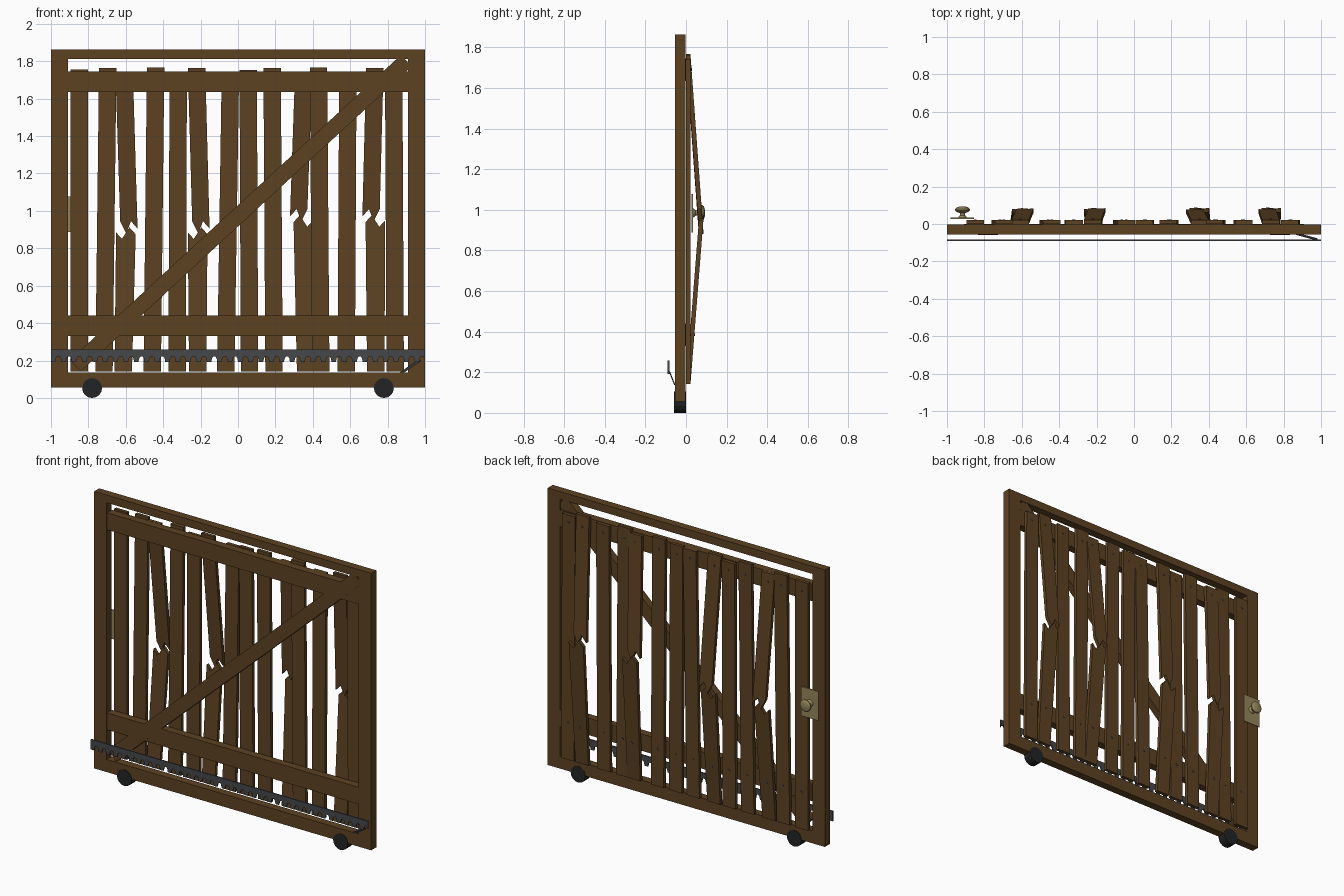
import bpy, bmesh, math
from mathutils import Matrix, Vector

if "Cube" in bpy.data.objects:
    bpy.data.objects.remove(bpy.data.objects["Cube"])


def mat(name, col):
    m = bpy.data.materials.new(name)
    m.diffuse_color = (*col, 1)
    m.use_nodes = True
    m.node_tree.nodes["Principled BSDF"].inputs["Base Color"].default_value = m.diffuse_color
    return m


WOOD = mat("brown wood", (0.108, 0.055, 0.016))
STEEL = mat("grey steel", (0.058, 0.063, 0.068))
RUBBER = mat("black rubber", (0.016, 0.017, 0.018))
BRASS = mat("dull brass", (0.30, 0.235, 0.105))


def finish(name, bm, m):
    bmesh.ops.recalc_face_normals(bm, faces=bm.faces)
    me = bpy.data.meshes.new(name)
    bm.to_mesh(me)
    bm.free()
    me.materials.append(m)
    ob = bpy.data.objects.new(name, me)
    bpy.context.collection.objects.link(ob)
    return ob


def slab(name, pts, y0, y1, m, lean=None):
    """Extrude an (x, z) outline from y0 to y1; lean(z) offsets y."""
    bm = bmesh.new()
    rows = [[bm.verts.new((x, y + (lean(z) if lean else 0), z)) for x, z in pts]
            for y in (y0, y1)]
    bm.faces.new(rows[0])
    bm.faces.new(rows[1][::-1])
    n = len(pts)
    for i in range(n):
        j = (i + 1) % n
        bm.faces.new((rows[0][i], rows[1][i], rows[1][j], rows[0][j]))
    return finish(name, bm, m)


def rect(x0, x1, z0, z1):
    return [(x0, z0), (x1, z0), (x1, z1), (x0, z1)]


def lathe(name, prof, x, z, m, seg):
    """Spin a (radius, y) profile about the y axis."""
    bm = bmesh.new()
    rings = [[bm.verts.new((x + r * math.cos(2 * math.pi * i / seg), y,
                            z + r * math.sin(2 * math.pi * i / seg)))
              for i in range(seg)] for r, y in prof]
    for a, b in zip(rings, rings[1:]):
        for i in range(seg):
            j = (i + 1) % seg
            bm.faces.new((a[i], a[j], b[j], b[i]))
    bm.faces.new(rings[0])
    bm.faces.new(rings[-1])
    return finish(name, bm, m)


# Outer frame
F, B = -0.055, -0.003
slab("left_stile", rect(-1, -0.91, 0.055, 1.862), F, B, WOOD)
slab("right_stile", rect(0.91, 1, 0.055, 1.862), F, B, WOOD)
slab("top_bar", rect(-0.91, 0.91, 1.812, 1.862), F, B, WOOD)
slab("bottom_bar", rect(-0.91, 0.91, 0.055, 0.137), F, B, WOOD)

# Cross rails and diagonal brace
slab("upper_rail", rect(-0.91, 0.91, 1.635, 1.745), -0.052, -0.001, WOOD)
slab("lower_rail", rect(-0.91, 0.91, 0.33, 0.44), -0.052, -0.001, WOOD)
p, q = Vector((-0.87, 0.172)), Vector((0.90, 1.803))
side = Vector((q.y - p.y, p.x - q.x)).normalized() * 0.042
slab("diagonal_brace", [tuple(v) for v in (p + side, q + side, q - side, p - side)],
     -0.054, -0.006, WOOD)

# Whole planks: (left x at top, left x at bottom, top height)
Y0, Y1, W, ZB = 0.0, 0.022, 0.093, 0.142
nails = []
planks = [(-0.895, -0.895, 1.755), (-0.743, -0.763, 1.763), (-0.487, -0.505, 1.768),
          (-0.366, -0.372, 1.74), (-0.087, -0.112, 1.746), (0.008, 0.015, 1.753),
          (0.136, 0.146, 1.763), (0.384, 0.396, 1.768), (0.541, 0.532, 1.742),
          (0.786, 0.794, 1.74)]
for i, (xt, xb, zt) in enumerate(planks):
    slab(f"plank_{i + 1}", [(xb, ZB), (xb + W, ZB), (xt + W, zt), (xt, zt)], Y0, Y1, WOOD)
    nails += [(xt + W / 2, 1.69, Y1), (xb + W / 2, 0.385, Y1)]

# Snapped planks bulging backwards:
# (top x, upper break x, lower break x, bottom x, break height, top height, direction)
broken = [(-0.655, -0.63, -0.652, -0.66, 0.90, 1.745, 1), (-0.268, -0.245, -0.268, -0.262, 0.90, 1.765, 1),
          (0.305, 0.278, 0.297, 0.315, 0.965, 1.742, -1), (0.685, 0.665, 0.682, 0.69, 0.965, 1.763, -1)]
SL = 0.073
for i, (xt, xu, xl, xb, zc, zt, d) in enumerate(broken):
    # Jagged edges as (fraction across, height)
    up = [(0, 0.045), (0.35, -0.02), (0.62, 0.045), (1, 0.005)]
    lo = [(0, -0.015), (0.3, -0.05), (0.68, 0.012), (1, -0.025)]
    if d < 0:
        up = [(1 - f, h) for f, h in reversed(up)]
        lo = [(1 - f, h) for f, h in reversed(lo)]
    slab(f"broken_plank_upper_{i + 1}",
         [(xu + f * W, zc + h) for f, h in up] + [(xt + W, zt), (xt, zt)],
         Y0, Y1, WOOD, lambda z: SL * (zt - z))
    slab(f"broken_plank_lower_{i + 1}",
         [(xb, ZB), (xb + W, ZB)] + [(xl + f * (W + 0.012), zc + h) for f, h in reversed(lo)],
         Y0, Y1, WOOD, lambda z: SL * 1.08 * (z - ZB))
    nails += [(xt + W / 2, 1.69, Y1 + SL * (zt - 1.69)),
              (xb + W / 2, 0.385, Y1 + SL * 1.08 * (0.385 - ZB))]

# Nail heads
for i, (x, z, y) in enumerate(nails):
    lathe(f"nail_{i + 1}", [(0.007, y - 0.004), (0.007, y + 0.003)], x, z, STEEL, 8)

# Toothed rack
N = 36
pitch = 2.0 / N
outline = []
for i in range(N):
    x = -1 + i * pitch
    for f, z in ((0, 0.192), (0.42, 0.192), (0.5, 0.212), (0.62, 0.222), (0.82, 0.222), (0.94, 0.212)):
        outline.append((x + f * pitch, z))
outline += [(1, 0.205), (1, 0.258), (-1, 0.258)]
slab("toothed_rack", outline, -0.09, -0.082, STEEL)

# Small latch strut at the right end of the rack
slab("rack_strut", [(0.865, 0.137), (0.89, 0.137), (0.98, 0.198), (0.965, 0.205)],
     -0.058, -0.052, STEEL, lambda z: -0.4 * (z - 0.137))

# Wheels
for n, x in (("left_wheel", -0.78), ("right_wheel", 0.78)):
    lathe(n, [(0.053, -0.058), (0.053, -0.001)], x, 0.053, RUBBER, 16)

# Door knob with back plate
slab("knob_plate", rect(-0.98, -0.855, 0.887, 1.077), 0.028, 0.034, BRASS)
knob = lathe("knob", [(0.024, 0.033), (0.02, 0.04), (0.014, 0.046), (0.014, 0.058), (0.03, 0.064),
                      (0.039, 0.073), (0.039, 0.08), (0.032, 0.088), (0.015, 0.093)],
             -0.917, 0.985, BRASS, 16)
bpy.context.view_layer.objects.active = knob
knob.select_set(True)
bpy.ops.object.shade_smooth_by_angle()
